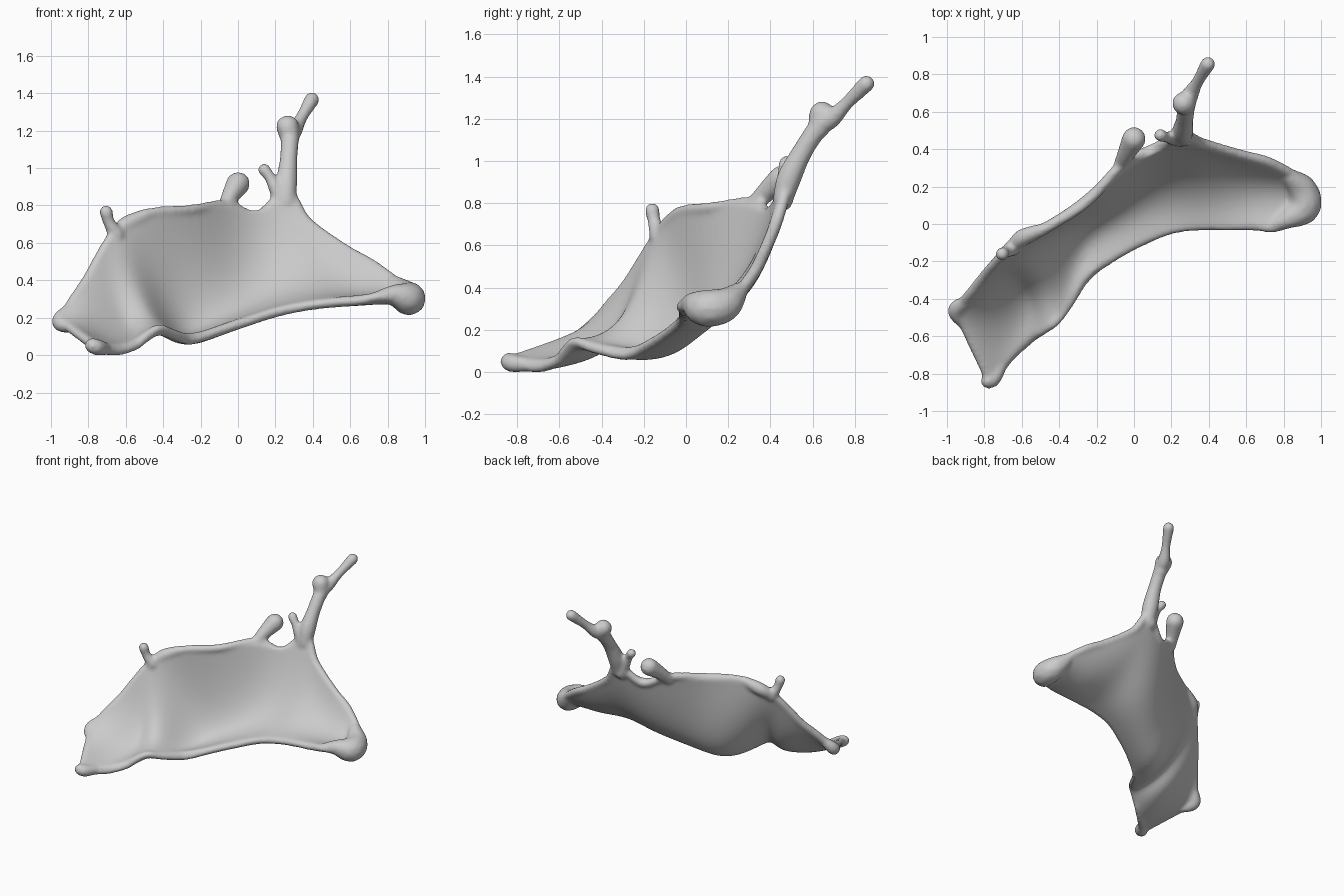
import bpy
import bmesh
from mathutils import Vector

cube = bpy.data.objects.get("Cube")
if cube:
    bpy.data.objects.remove(cube, do_unlink=True)

# Stations along the sheet: lower rim point, upper rim point, sag depth
STATIONS = [
    ((-.77, -.84, .06), (-.95, -.46, .19), 0),
    ((-.66, -.71, .03), (-.88, -.38, .30), .05),
    ((-.55, -.61, .06), (-.80, -.28, .42), .10),
    ((-.49, -.57, .11), (-.74, -.21, .53), .15),
    ((-.42, -.52, .15), (-.67, -.14, .64), .10),
    ((-.35, -.43, .12), (-.57, -.07, .72), .22),
    ((-.25, -.28, .09), (-.45, -.01, .77), .26),
    ((-.10, -.17, .14), (-.25, .12, .785), .21),
    ((.05, -.09, .19), (-.06, .32, .81), .17),
    ((.20, -.03, .24), (.10, .40, .75), .13),
    ((.35, -.01, .27), (.26, .47, .87), .12),
    ((.50, -.01, .29), (.37, .43, .72), .11),
    ((.64, -.01, .30), (.57, .37, .575), .10),
    ((.75, -.02, .32), (.72, .33, .49), .08),
    ((.87, .02, .32), (.87, .25, .38), .05),
]
SAG = Vector((.15, .6, -.8))
ROWS = 8

# Drops and fingers: chains of (x, y, z, radius)
DROPS = {
    "tall_finger": [(.26, .46, .83, .05), (.26, .49, .93, .06), (.27, .55, 1.05, .05),
                    (.28, .63, 1.17, .05), (.30, .69, 1.21, .047),
                    (.34, .76, 1.28, .034), (.395, .855, 1.375, .042)],
    "side_drop": [(.28, .63, 1.16, .05), (.265, .645, 1.23, .064)],
    "short_finger": [(.24, .46, .82, .05), (.20, .46, .90, .038),
                     (.17, .465, .96, .031), (.14, .475, 1, .036)],
    "middle_drop": [(-.07, .32, .80, .04), (-.04, .38, .86, .05), (0, .455, .925, .066)],
    "left_finger": [(-.65, -.13, .65, .045), (-.69, -.15, .72, .033), (-.705, -.16, .775, .038)],
    "rim_bump": [(-.64, -.11, .67, .04), (-.59, -.07, .71, .048), (-.49, -.03, .76, .035)],
    "right_bulb": [(.74, -.01, .32, .03), (.83, .03, .33, .055), (.91, .09, .31, .089),
                   (.90, .18, .325, .083), (.84, .25, .39, .045)],
    "left_tip": [(-.88, -.40, .28, .025), (-.95, -.465, .19, .048), (-.89, -.55, .15, .025)],
    "front_tip": [(-.69, -.72, .04, .03), (-.75, -.82, .05, .045), (-.78, -.84, .06, .042)],
}


def point_on(chain, i, t):
    """Smooth spline through a chain of vectors."""
    a, b = chain[max(i - 1, 0)], chain[i]
    c, d = chain[i + 1], chain[min(i + 2, len(chain) - 1)]
    return (b * 2 + (c - a) * t + (a * 2 - b * 5 + c * 4 - d) * t * t
            + (b * 3 - a - c * 3 + d) * t ** 3) / 2


def add_tube(bm, chain, steps=10):
    """Round-ended tube made of closely packed balls; the last value is the radius."""
    chain = [Vector(p) for p in chain]
    for i in range(len(chain) - 1):
        for s in range(steps + 1):
            p = point_on(chain, i, s / steps)
            ball = bmesh.ops.create_icosphere(bm, subdivisions=2, radius=p[3])
            bmesh.ops.translate(bm, verts=ball["verts"], vec=p.to_3d())


def with_radius(points, radius):
    return [(*p, radius) for p in points]


def evaluated_mesh(obj):
    graph = bpy.context.evaluated_depsgraph_get()
    return bpy.data.meshes.new_from_object(obj.evaluated_get(graph))


# Sheet lofted between the two rims, sagging a little more below its middle
bm = bmesh.new()
grid = []
for low, high, depth in STATIONS:
    low, high = Vector(low), Vector(high)
    row = []
    for j in range(ROWS + 1):
        t = j / ROWS
        sag = depth * 4 * t * (1 - t) * (1.2 - .4 * t)
        row.append(bm.verts.new(low.lerp(high, t) + SAG * sag))
    grid.append(row)
for left, right in zip(grid, grid[1:]):
    for j in range(ROWS):
        bm.faces.new((left[j], right[j], right[j + 1], left[j + 1]))
mesh = bpy.data.meshes.new("splash_sheet")
bm.to_mesh(mesh)
bm.free()
splash = bpy.data.objects.new("splash_sheet", mesh)
bpy.context.collection.objects.link(splash)
subdivide = splash.modifiers.new("Subdivide", "SUBSURF")
subdivide.levels = subdivide.render_levels = 2
thick = splash.modifiers.new("Thickness", "SOLIDIFY")
thick.thickness, thick.offset = .055, 0
bpy.context.view_layer.update()
sheet = evaluated_mesh(splash)

# Rounded rims, open ends and drops are added to the sheet
bm = bmesh.new()
bm.from_mesh(sheet)
add_tube(bm, with_radius([s[0] for s in STATIONS], .027))
add_tube(bm, with_radius([s[1] for s in STATIONS], .031))
add_tube(bm, with_radius(STATIONS[0][:2], .026), 24)
for chain in DROPS.values():
    add_tube(bm, chain)
bm.to_mesh(sheet)
bm.free()

# Fuse everything into one liquid skin
splash.modifiers.clear()
splash.data = sheet
fuse = splash.modifiers.new("Fuse", "REMESH")
fuse.mode, fuse.voxel_size = "VOXEL", .011
relax = splash.modifiers.new("Relax", "SMOOTH")
relax.factor, relax.iterations = .5, 12
bpy.context.view_layer.update()
skin = evaluated_mesh(splash)
splash.modifiers.clear()
splash.data = skin
skin.name = "splash_sheet"

# Rest the splash on the ground
lowest = min(v.co.z for v in skin.vertices)
for v in skin.vertices:
    v.co.z -= lowest

# One plain grey
grey = bpy.data.materials.new("plain_grey")
grey.use_nodes = True
colour = (.6, .6, .6, 1)
grey.diffuse_color = colour
grey.node_tree.nodes["Principled BSDF"].inputs["Base Color"].default_value = colour
skin.materials.clear()
skin.materials.append(grey)
for face in skin.polygons:
    face.use_smooth = True
    face.material_index = 0
